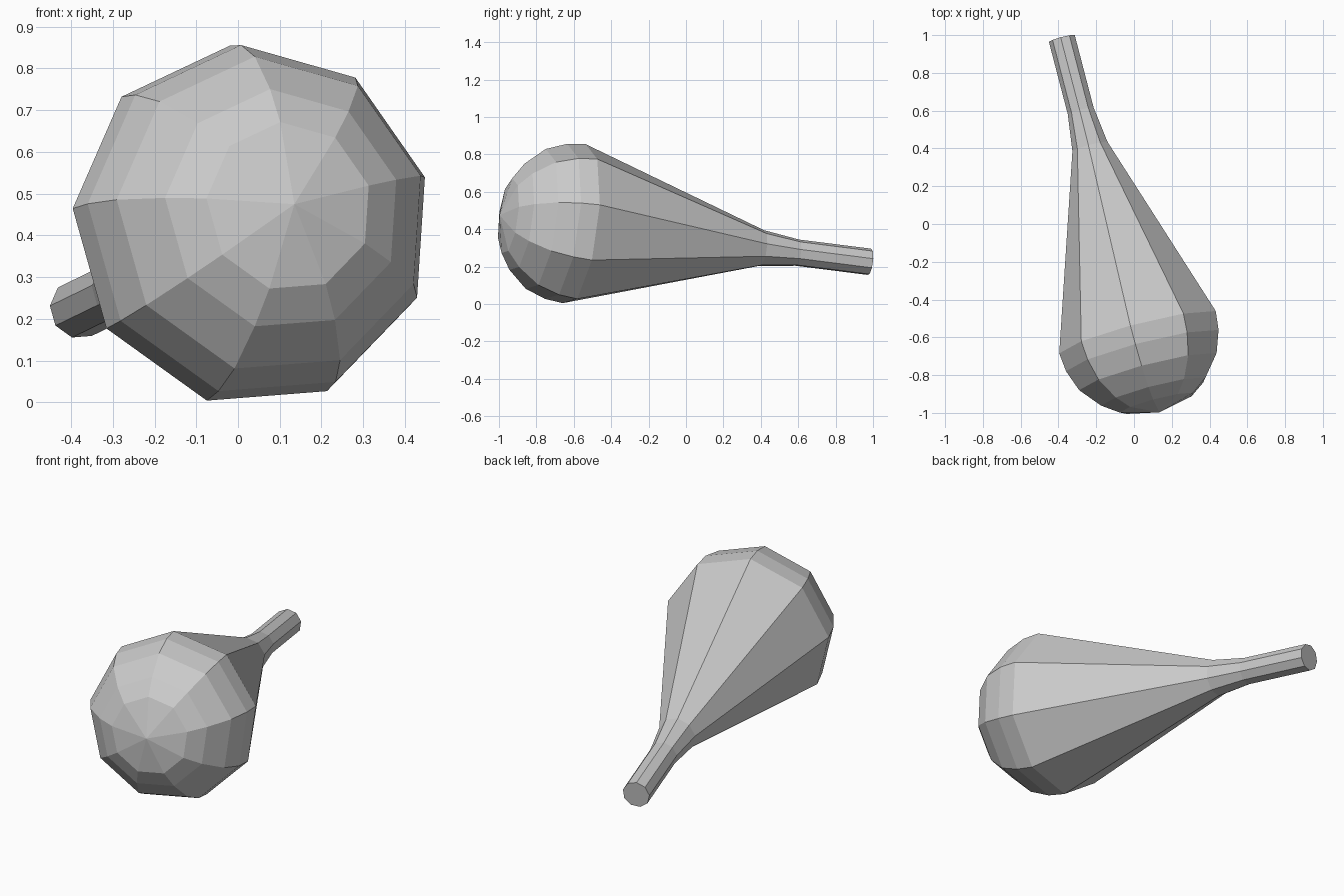
import bpy, bmesh
from math import cos, sin, radians, tau
from mathutils import Vector

if "Cube" in bpy.data.objects:
    bpy.data.objects.remove(bpy.data.objects["Cube"])

SIDES = 9
POLE = Vector((0.135, -0.997, 0.475))               # centre of the rounded end
AXIS = Vector((-0.2505, 0.9605, -0.1216)).normalized()
E1 = (Vector((1, 0, 0)) - AXIS.x * AXIS).normalized()
E2 = E1.cross(AXIS)
PHASE = radians(16.2)

# (distance along axis, radius): round head, taper, handle
PROFILE = [(0.05, 0.205), (0.11, 0.292), (0.218, 0.384), (0.333, 0.426),
           (0.434, 0.437), (1.463, 0.098), (1.66, 0.072), (2.06, 0.072)]

bm = bmesh.new()
rings = []
for t, r in PROFILE:
    ring = []
    for i in range(SIDES):
        a = PHASE + tau * i / SIDES
        ring.append(bm.verts.new(POLE + AXIS * t + r * (cos(a) * E1 + sin(a) * E2)))
    rings.append(ring)

# Fan at the rounded tip, flat cap on the handle end
tip = bm.verts.new(POLE)
for i in range(SIDES):
    j = (i + 1) % SIDES
    bm.faces.new((tip, rings[0][i], rings[0][j]))
    for a, b in zip(rings, rings[1:]):
        bm.faces.new((a[i], b[i], b[j], a[j]))
bm.faces.new(rings[-1])
bmesh.ops.recalc_face_normals(bm, faces=bm.faces)

mesh = bpy.data.meshes.new("shaker")
bm.to_mesh(mesh)
bm.free()
shaker = bpy.data.objects.new("shaker", mesh)
bpy.context.collection.objects.link(shaker)
